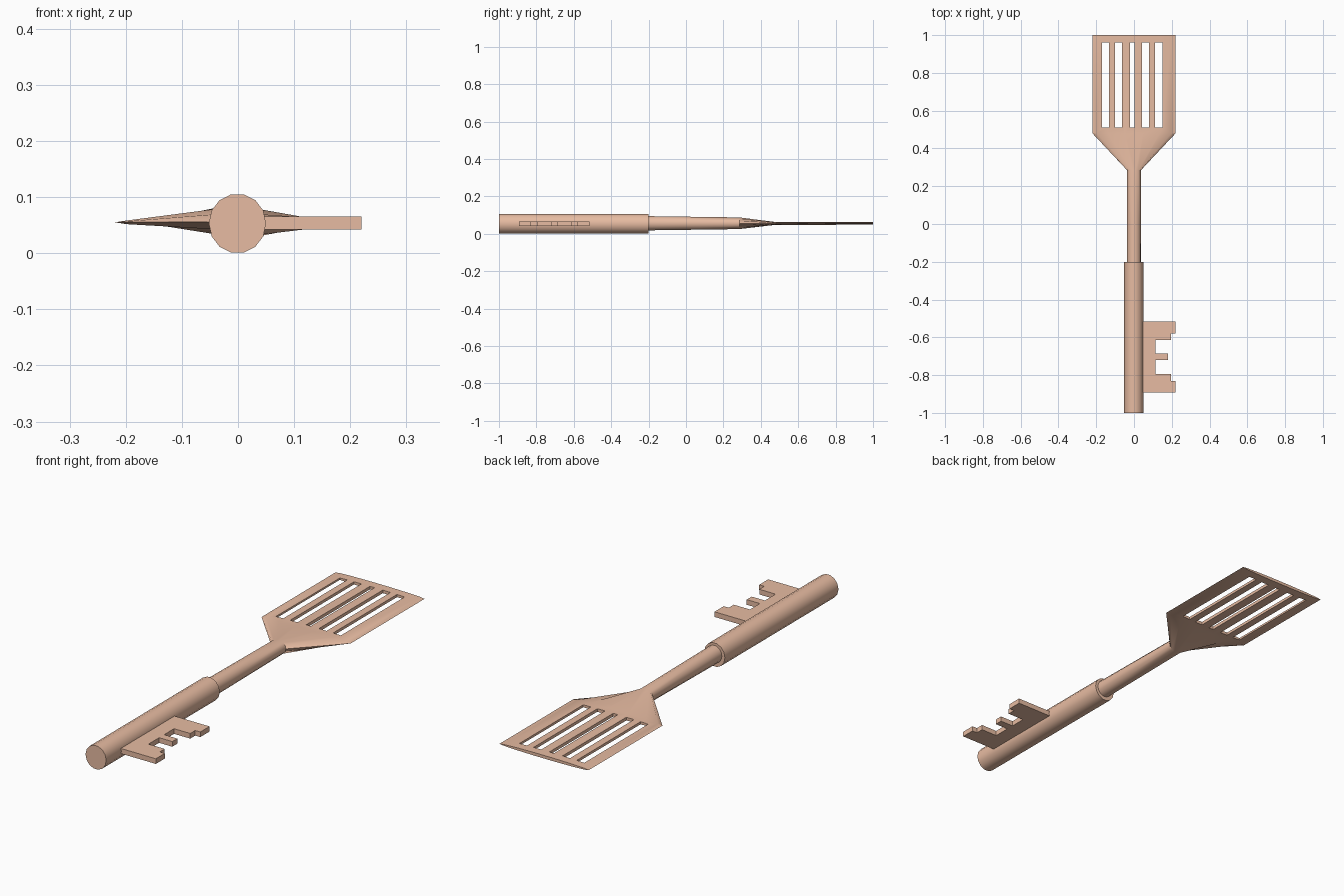
import bpy, bmesh, math

if "Cube" in bpy.data.objects:
    bpy.data.objects.remove(bpy.data.objects["Cube"])

SIDES = 14
copper = bpy.data.materials.new("copper")
copper.diffuse_color = (0.8, 0.5, 0.36, 1)
copper.use_nodes = True
copper.node_tree.nodes["Principled BSDF"].inputs["Base Color"].default_value = copper.diffuse_color


def make_object(name, bm):
    bmesh.ops.recalc_face_normals(bm, faces=bm.faces)
    mesh = bpy.data.meshes.new(name)
    bm.to_mesh(mesh)
    bm.free()
    mesh.materials.append(copper)
    obj = bpy.data.objects.new(name, mesh)
    bpy.context.collection.objects.link(obj)
    return obj


def activate(obj):
    bpy.ops.object.select_all(action='DESELECT')
    obj.select_set(True)
    bpy.context.view_layer.objects.active = obj


def loft(name, sections):
    """Capped loft along y through ellipses (y, x centre, z centre, rx, rz)."""
    bm = bmesh.new()
    rings = []
    for y, cx, cz, rx, rz in sections:
        angles = [math.tau * i / SIDES for i in range(SIDES)]
        rings.append([bm.verts.new((cx + rx * math.cos(a), y, cz + rz * math.sin(a)))
                      for a in angles])
    for a, b in zip(rings, rings[1:]):
        for i in range(SIDES):
            j = (i + 1) % SIDES
            bm.faces.new((a[i], a[j], b[j], b[i]))
    bm.faces.new(rings[0])
    bm.faces.new(rings[-1])
    return make_object(name, bm)


def smooth(obj):
    activate(obj)
    bpy.ops.object.shade_smooth_by_angle(angle=math.radians(35))


# Thick grip
grip = loft("grip", [(-1, -0.001, 0.053, 0.051, 0.0532),
                     (-0.2, -0.001, 0.053, 0.051, 0.0532)])
smooth(grip)

# Shaft flaring into the flat blade
blade = loft("shaft_and_blade", [(-0.21, 0, 0.056, 0.037, 0.039),
                                 (0.0, 0, 0.056, 0.037, 0.036),
                                 (0.285, 0, 0.056, 0.037, 0.032),
                                 (0.48, 0, 0.055, 0.22, 0.0075),
                                 (1.0, 0, 0.055, 0.22, 0.007)])

# Slots cut through the blade
bm = bmesh.new()
for x0, x1 in [(-0.17, -0.133), (-0.1, -0.063), (-0.021, 0.002), (0.042, 0.08), (0.112, 0.15)]:
    cube = bmesh.ops.create_cube(bm, size=1)["verts"]
    bmesh.ops.scale(bm, vec=(x1 - x0, 0.45, 0.2), verts=cube)
    bmesh.ops.translate(bm, vec=((x0 + x1) / 2, 0.735, 0.055), verts=cube)
cutter = make_object("slot_cutter", bm)
cutter.hide_render = True
mod = blade.modifiers.new("slots", 'BOOLEAN')
mod.operation = 'DIFFERENCE'
mod.solver = 'EXACT'
mod.object = cutter
activate(blade)
bpy.ops.object.modifier_apply(modifier=mod.name)
bpy.data.objects.remove(cutter)
smooth(blade)

# Notched key bit on the side of the grip
outline = [(0.03, -0.515), (0.22, -0.515), (0.22, -0.58), (0.195, -0.58),
           (0.195, -0.615), (0.115, -0.615), (0.115, -0.685), (0.18, -0.685),
           (0.18, -0.72), (0.115, -0.72), (0.115, -0.795), (0.195, -0.795),
           (0.195, -0.83), (0.22, -0.83), (0.22, -0.893), (0.03, -0.893)]
bm = bmesh.new()
face = bm.faces.new([bm.verts.new((x, y, 0.042)) for x, y in outline])
top = bmesh.ops.extrude_face_region(bm, geom=[face], use_keep_orig=True)["geom"]
bmesh.ops.translate(bm, vec=(0, 0, 0.023),
                    verts=[v for v in top if isinstance(v, bmesh.types.BMVert)])
make_object("key_bit", bm)
